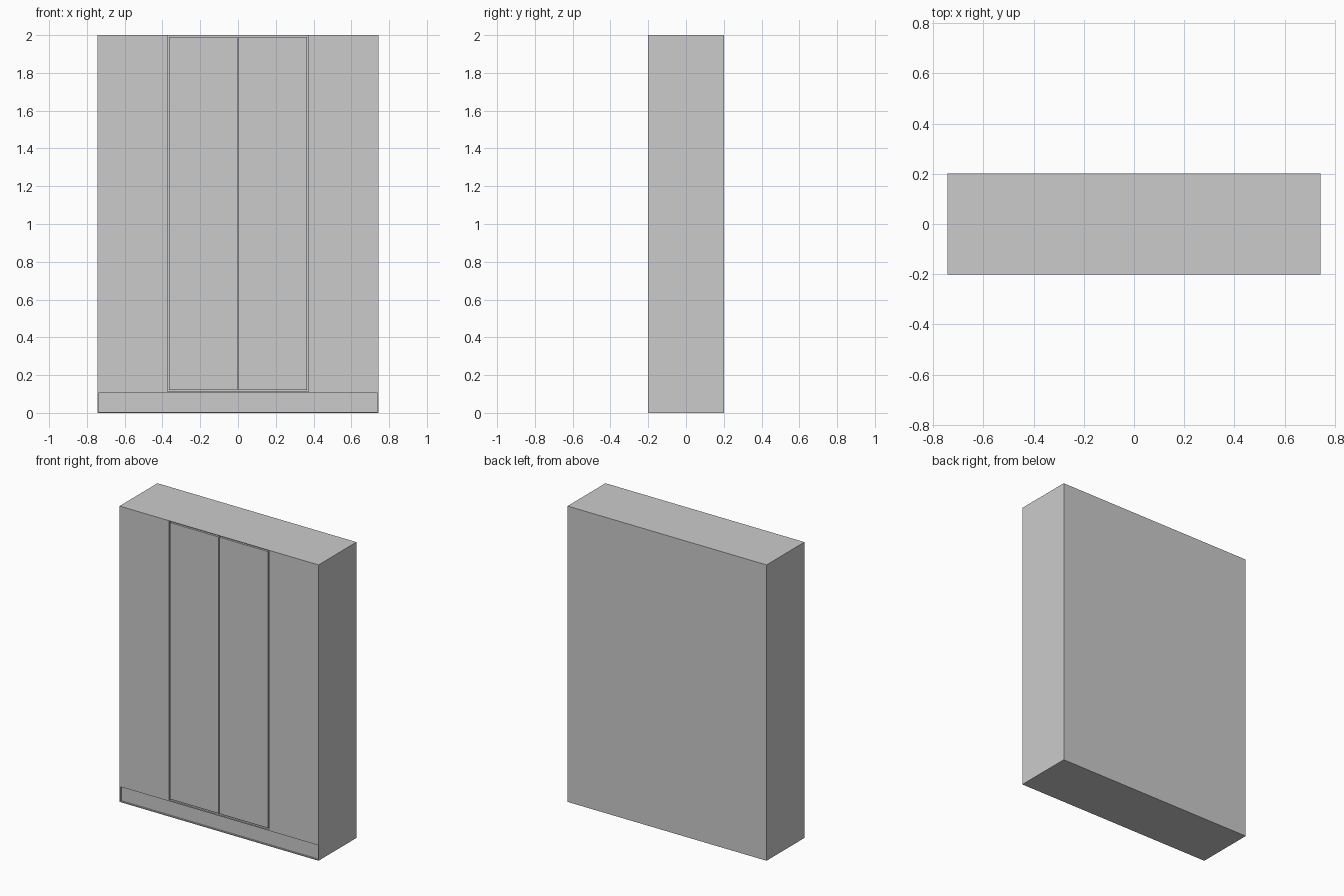
import bpy

if "Cube" in bpy.data.objects:
    bpy.data.objects.remove(bpy.data.objects["Cube"])

W, D, H = 0.744, 0.202, 2.0   # half width, half depth, height


def box(name, x0, x1, y0, y1, z0, z1):
    bpy.ops.mesh.primitive_cube_add(
        size=1, location=((x0 + x1) / 2, (y0 + y1) / 2, (z0 + z1) / 2))
    ob = bpy.context.object
    ob.name = name
    ob.scale = (x1 - x0, y1 - y0, z1 - z0)
    bpy.ops.object.transform_apply(location=True, rotation=False, scale=True)
    return ob


def carve(target, cutter):
    mod = target.modifiers.new("recess", 'BOOLEAN')
    mod.operation = 'DIFFERENCE'
    mod.solver = 'EXACT'
    mod.object = cutter
    bpy.context.view_layer.objects.active = target
    bpy.ops.object.modifier_apply(modifier=mod.name)
    bpy.data.objects.remove(cutter, do_unlink=True)


# Wardrobe body with flush side panels
body = box("wardrobe_body", -W, W, -D, D, 0, H)

# Opening for the two centre doors, and shallow recess for the plinth
carve(body, box("door_cutter", -0.374, 0.374, -D - 0.05, -D + 0.018, 0.112, 1.997))
carve(body, box("plinth_cutter", -W + 0.006, W - 0.006, -D - 0.05, -D + 0.01, 0.006, 0.104))

# Centre doors, separated from the body and each other by narrow gaps
for side, name in ((-1, "left_door"), (1, "right_door")):
    xs = sorted((side * 0.003, side * 0.366))
    box(name, xs[0], xs[1], -D, -D + 0.019, 0.120, 1.989)
